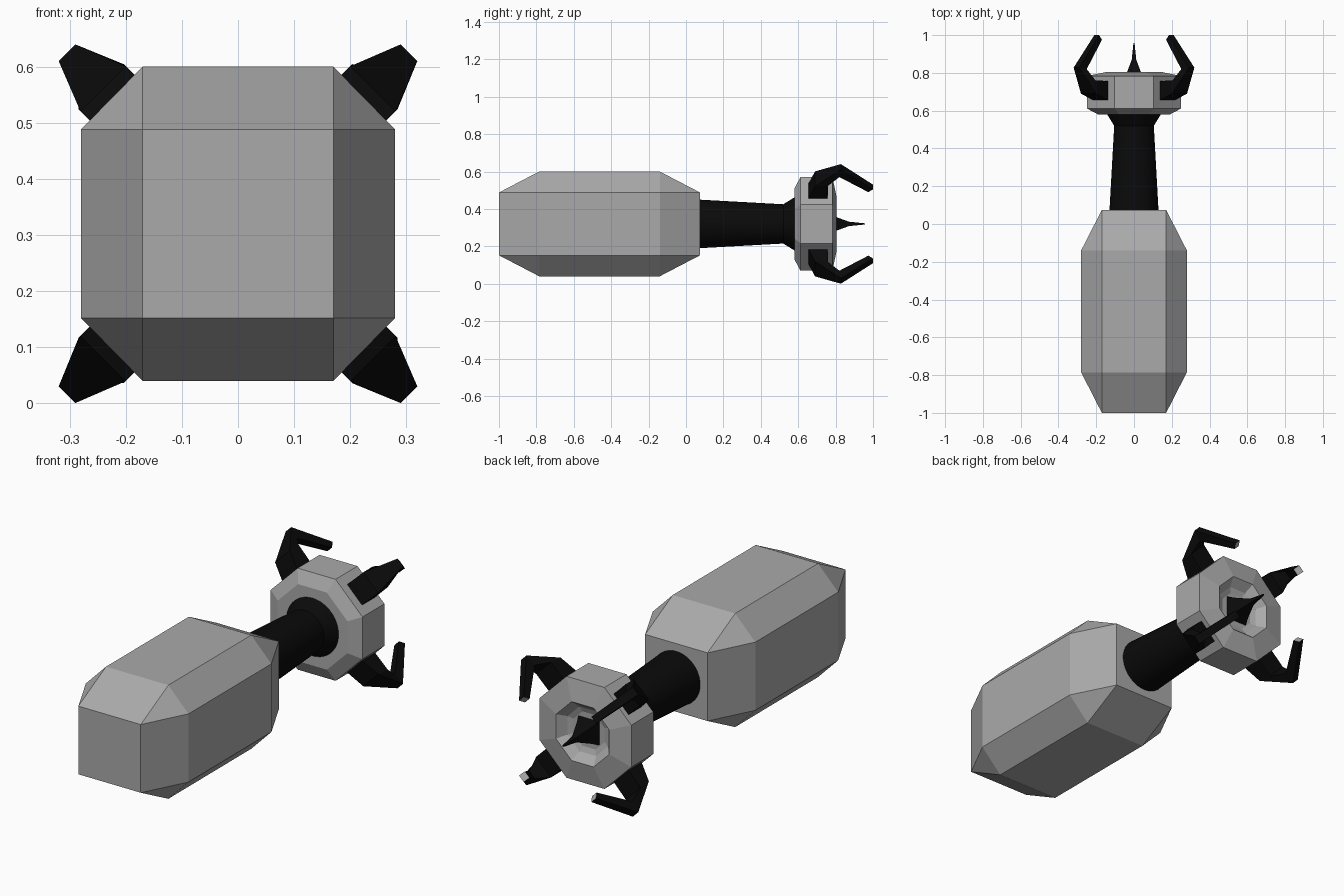
import bpy, bmesh, math
from mathutils import Vector

if "Cube" in bpy.data.objects:
    bpy.data.objects.remove(bpy.data.objects["Cube"])

CZ = 0.32  # height of the long axis


def material(name, v):
    m = bpy.data.materials.new(name)
    m.diffuse_color = (v, v, v, 1)
    m.use_nodes = True
    m.node_tree.nodes["Principled BSDF"].inputs["Base Color"].default_value = m.diffuse_color
    return m


GREY = material("grey", 0.4)
BLACK = material("black", 0.003)


def finish(name, bm, *mats):
    bmesh.ops.recalc_face_normals(bm, faces=bm.faces)
    me = bpy.data.meshes.new(name)
    bm.to_mesh(me)
    bm.free()
    ob = bpy.data.objects.new(name, me)
    bpy.context.collection.objects.link(ob)
    for m in mats:
        me.materials.append(m)
    return ob


def loft(bm, rings):
    """Skin closed rings of points and cap both ends; returns the last cap."""
    vs = [[bm.verts.new(p) for p in r] for r in rings]
    n = len(vs[0])
    for a, b in zip(vs, vs[1:]):
        for i in range(n):
            j = (i + 1) % n
            bm.faces.new((a[i], a[j], b[j], b[i]))
    bm.faces.new(vs[0])
    return bm.faces.new(vs[-1])


def turned(name, profile, sides, mat):
    """Regular polygon rings along y from (y, apothem) pairs, flat side up."""
    k = 1 / math.cos(math.pi / sides)
    rings = []
    for y, r in profile:
        angles = [2 * math.pi * (i + 0.5) / sides for i in range(sides)]
        rings.append([(r * k * math.cos(a), y, CZ + r * k * math.sin(a)) for a in angles])
    bm = bmesh.new()
    loft(bm, rings)
    return finish(name, bm, mat)


# Chamfered body block
bm = bmesh.new()
for sx in (-1, 1):
    for sz in (-1, 1):
        for end, mid in ((-1.0, -0.785), (0.075, -0.14)):
            for x, y, z in ((0.17, end, 0.168), (0.17, mid, 0.28), (0.28, mid, 0.168)):
                bm.verts.new((sx * x, y, CZ + sz * z))
bmesh.ops.convex_hull(bm, input=bm.verts)
bmesh.ops.dissolve_limit(bm, angle_limit=0.01, verts=bm.verts, edges=bm.edges)
finish("body", bm, GREY)

# Round neck with a flared collar
neck = turned("neck", [(0.05, 0.131), (0.52, 0.105), (0.585, 0.145)], 32, BLACK)
bpy.context.view_layer.objects.active = neck
neck.select_set(True)
bpy.ops.object.shade_smooth_by_angle(angle=math.radians(25))

# Octagonal head with a sloped socket in its back
turned("head", [(0.58, 0.19), (0.612, 0.25), (0.783, 0.25), (0.805, 0.145),
                (0.765, 0.11), (0.755, 0.085)], 8, GREY)

# Needle in the socket
turned("spike", [(0.75, 0.06), (0.80, 0.038), (0.87, 0.012), (0.957, 0.003)], 4, BLACK)

# Four diagonal claws; sections: outer (r, y), inner (r, y), half width
SECTIONS = [((0.24, 0.652), (0.24, 0.757), 0.057),
            ((0.34, 0.69), (0.345, 0.76), 0.057),
            ((0.431, 0.828), (0.375, 0.82), 0.021),
            ((0.279, 1.0), (0.258, 0.975), 0.018)]
for i, side in enumerate(("upper_right", "upper_left", "lower_left", "lower_right")):
    a = math.pi / 4 + i * math.pi / 2
    out = Vector((math.cos(a), 0, math.sin(a)))
    across = Vector((-math.sin(a), 0, math.cos(a)))

    def point(ry, t):
        return out * ry[0] + across * t + Vector((0, ry[1], CZ))

    bm = bmesh.new()
    tip = loft(bm, [[point(o, -w), point(o, w), point(n, w), point(n, -w)]
                    for o, n, w in SECTIONS])
    tip.material_index = 1  # grey tip
    finish("claw_" + side, bm, BLACK, GREY)
